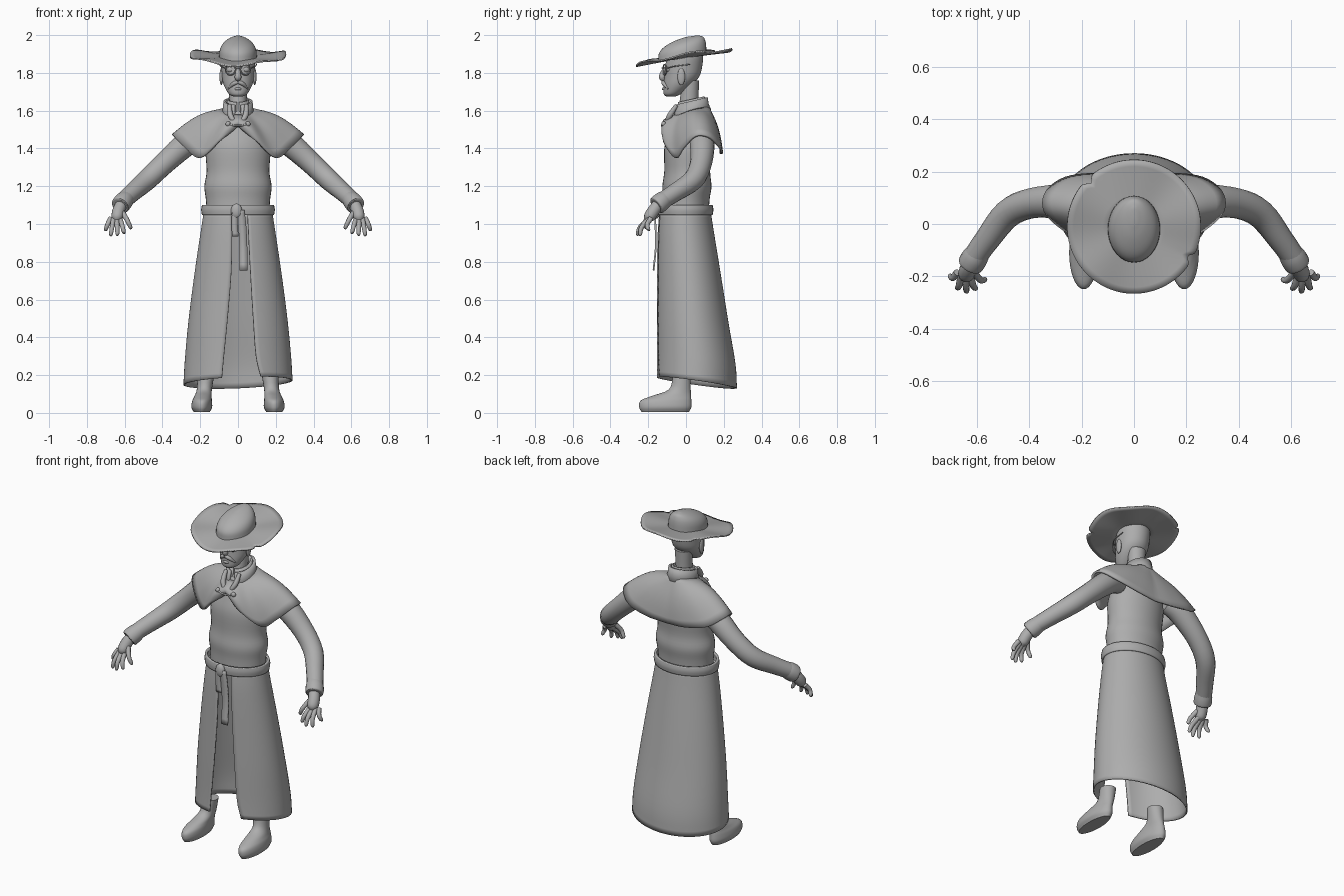
import bpy, bmesh, math
from mathutils import Vector

cube = bpy.data.objects.get("Cube")
if cube:
    bpy.data.objects.remove(cube, do_unlink=True)

GREY = (0.42, 0.42, 0.42, 1)
grey = bpy.data.materials.new("plain grey")
grey.use_nodes = True
grey.diffuse_color = GREY
bsdf = next(n for n in grey.node_tree.nodes if n.type == 'BSDF_PRINCIPLED')
bsdf.inputs["Base Color"].default_value = GREY


def finish(ob, angle=45):
    ob.data.materials.clear()
    ob.data.materials.append(grey)
    bpy.ops.object.select_all(action='DESELECT')
    ob.select_set(True)
    bpy.context.view_layer.objects.active = ob
    bpy.ops.object.shade_smooth_by_angle(angle=math.radians(angle))
    return ob


def smooth_path(pts, steps=4):
    """Catmull-Rom interpolation of a list of tuples."""
    p = [Vector(q) for q in pts]
    p = [p[0] * 2 - p[1]] + p + [p[-1] * 2 - p[-2]]
    out = []
    for a, b, c, d in zip(p, p[1:], p[2:], p[3:]):
        for k in range(steps):
            t = k / steps
            out.append((b * 2 + (c - a) * t + (a * 2 - b * 5 + c * 4 - d) * t**2
                        + (b * 3 - a - c * 3 + d) * t**3) / 2)
    return out + [p[-2]]


def grid(name, rows, closed=True, caps=False, thick=0):
    bm = bmesh.new()
    vs = [[bm.verts.new(p) for p in r] for r in rows]
    n = len(rows[0])
    for r0, r1 in zip(vs, vs[1:]):
        for i in range(n if closed else n - 1):
            j = (i + 1) % n
            bm.faces.new((r0[i], r0[j], r1[j], r1[i]))
    if caps:
        bm.faces.new(vs[0])
        bm.faces.new(vs[-1])
    bmesh.ops.recalc_face_normals(bm, faces=bm.faces)
    me = bpy.data.meshes.new(name)
    bm.to_mesh(me)
    bm.free()
    ob = bpy.data.objects.new(name, me)
    bpy.context.collection.objects.link(ob)
    if thick:
        mod = ob.modifiers.new("thickness", 'SOLIDIFY')
        mod.thickness = thick
        mod.offset = 0
    return finish(ob)


def stack(name, levels, tilt=0, seg=36, caps=True, thick=0):
    """Loft of level ellipses: (z, centre x, half width, front y, back y)."""
    rows = []
    for flat in smooth_path([(l[0], l[1], l[2], l[3], l[4]) for l in levels]):
        z, cx, rx, y0, y1 = flat
        ring = []
        for i in range(seg):
            a = math.tau * i / seg
            y = (y0 + y1) / 2 - (y1 - y0) / 2 * math.cos(a)
            ring.append((cx + rx * math.sin(a), y, z + tilt * y))
        rows.append(ring)
    return grid(name, rows, caps=caps, thick=thick)


def tube(name, pts, res=5):
    """Round limb through (x, y, z, radius) points."""
    cu = bpy.data.curves.new(name, 'CURVE')
    cu.dimensions = '3D'
    cu.bevel_depth = 1
    cu.bevel_resolution = res
    cu.use_fill_caps = True
    sp = cu.splines.new('POLY')
    path = smooth_path(pts)
    sp.points.add(len(path) - 1)
    for p, q in zip(sp.points, path):
        p.co = (q[0], q[1], q[2], 1)
        p.radius = max(q[3], 0.001)
    ob = bpy.data.objects.new(name, cu)
    bpy.context.collection.objects.link(ob)
    bpy.ops.object.select_all(action='DESELECT')
    ob.select_set(True)
    bpy.context.view_layer.objects.active = ob
    bpy.ops.object.convert(target='MESH')
    return finish(bpy.context.view_layer.objects.active)


def ball(name, loc, scale):
    bpy.ops.mesh.primitive_uv_sphere_add(segments=20, ring_count=12, radius=1, location=loc)
    ob = bpy.context.object
    ob.name = name
    ob.scale = scale
    return finish(ob)


# Torso, neck and head
stack("torso", [(1.05, 0, .165, -.12, .12), (1.13, 0, .17, -.12, .125), (1.2, 0, .178, -.125, .135),
                (1.28, 0, .166, -.115, .128), (1.4, 0, .172, -.115, .14), (1.48, 0, .15, -.095, .135),
                (1.55, 0, .11, -.07, .11), (1.61, 0, .06, -.04, .09)])
stack("neck", [(1.54, 0, .05, -.05, .07), (1.64, 0, .046, -.035, .065), (1.76, 0, .05, -.02, .07)])
stack("head", [(1.675, 0, .025, -.105, -.055), (1.69, 0, .05, -.118, -.025), (1.735, 0, .075, -.118, .03),
               (1.78, 0, .086, -.115, .07), (1.83, 0, .09, -.112, .085), (1.88, 0, .092, -.1, .09),
               (1.91, 0, .085, -.09, .085)])

# Face
tube("nose", [(0, -.1, 1.835, .01), (0, -.122, 1.8, .014), (0, -.125, 1.775, .018), (0, -.108, 1.762, .008)])
tube("lower_lip", [(-.025, -.106, 1.712, .003), (0, -.12, 1.716, .008), (.025, -.106, 1.712, .003)])
tube("glasses_bridge", [(-.012, -.122, 1.82, .003), (0, -.126, 1.826, .003), (.012, -.122, 1.82, .003)])
for side, s in (("left", 1), ("right", -1)):
    ball(side + "_eye", (s * .038, -.092, 1.817), (.022, .016, .016))
    bpy.ops.mesh.primitive_torus_add(major_radius=.028, minor_radius=.0035, major_segments=32,
                                     minor_segments=8, location=(s * .04, -.113, 1.817),
                                     rotation=(math.pi / 2, 0, s * .3))
    bpy.context.object.name = side + "_lens_rim"
    finish(bpy.context.object)
    tube(side + "_glasses_arm", [(s * .066, -.1, 1.825, .003), (s * .092, -.06, 1.835, .003),
                                 (s * .097, .02, 1.845, .003)])
    tube(side + "_moustache", [(0, -.122, 1.752, .009), (s * .025, -.116, 1.742, .011),
                               (s * .052, -.094, 1.715, .003)])
    ball(side + "_ear", (s * .088, -.025, 1.78), (.01, .02, .045))

# Hat: wavy brim with two nicks, and a pinched crown
SEG = 120
brim = []
for r in (.06, .12, .18, .23, .255):
    ring = []
    for i in range(SEG):
        a = math.tau * i / SEG
        nick = max(math.exp(-((a - t) / .06)**2) for t in (math.radians(135), math.radians(331)))
        q = r * (1 - .09 * nick * (r > .2))
        x, y = q * math.cos(a), q * math.sin(a) - .01
        wave = .008 * (r / .25)**2 * math.sin(5 * a + .6)
        ring.append((x, y, 1.882 + .15 * y + .25 * x * x + wave))
    brim.append(ring)
grid("hat_brim", brim, thick=.008)
stack("hat_crown", [(1.885, 0, .1, -.147, .108), (1.925, 0, .096, -.143, .107), (1.955, 0, .08, -.115, .102),
                    (1.978, 0, .048, -.06, .09), (1.99, 0, .012, .0, .06)], tilt=.15)

# Shoulder cape: neckline to a hem that arches over the arms
hem_half = smooth_path([(0, -.105, 1.52), (.1, -.115, 1.435), (.2, -.055, 1.35), (.275, -.015, 1.4),
                        (.34, .05, 1.465), (.335, .12, 1.46), (.26, .175, 1.41), (.13, .19, 1.38),
                        (0, .185, 1.37)], 5)
n = len(hem_half) - 1
cape = []
for k in range(9):
    t = k / 8
    puff = math.sin(math.pi * t)
    half = []
    for i, h in enumerate(hem_half):
        a = math.pi * i / n
        neck = Vector((.072 * math.sin(a), .03 - .085 * math.cos(a), 1.6 - .025 * math.cos(a)))
        out = Vector((0, -.035 * max(math.cos(a), 0) - .015 * min(math.cos(a), 0), .032 * math.sin(a)))
        half.append(neck.lerp(h, t) + out * puff)
    cape.append(half + [Vector((-p.x, p.y, p.z)) for p in half[-2:0:-1]])
grid("shoulder_cape", cape, thick=.012)


# Stand-up collar, open at the front
def collar(name, gap, levels, thick):
    rows = []
    for z, rx, ry, lean in levels:
        angles = [gap + (math.tau - 2 * gap) * i / 32 for i in range(33)]
        rows.append([(rx * math.sin(a), .028 - ry * math.cos(a), z - lean * math.cos(a)) for a in angles])
    grid(name, rows, closed=False, thick=thick)


collar("outer_collar", .22, [(1.57, .085, .1, .03), (1.61, .074, .085, .025), (1.65, .07, .08, .02)], .014)
collar("inner_collar", .1, [(1.58, .06, .075, .03), (1.66, .053, .066, .015)], .01)

# Clasp
tube("clasp_cord", [(-.05, -.122, 1.53, .005), (-.02, -.128, 1.522, .005), (.02, -.128, 1.522, .005),
                    (.05, -.122, 1.53, .005)])
for side, s in (("left", 1), ("right", -1)):
    ball(side + "_clasp_button", (s * .052, -.118, 1.53), (.014, .012, .014))
    tube(side + "_collar_flap", [(s * .045, -.05, 1.63, .01), (s * .04, -.085, 1.575, .015),
                                 (s * .01, -.11, 1.525, .008)])

# Arms, cuffs and hands
TIPS = [("thumb", .565, -.215, .975), ("index_finger", .602, -.25, .95), ("middle_finger", .638, -.262, .94),
        ("ring_finger", .674, -.248, .938), ("little_finger", .703, -.2, .965)]
for side, s in (("left", 1), ("right", -1)):
    tube(side + "_arm", [(s * .17, .07, 1.47, .055), (s * .26, .085, 1.435, .066), (s * .385, .08, 1.325, .058),
                         (s * .48, .04, 1.235, .055), (s * .56, -.06, 1.165, .048), (s * .61, -.13, 1.12, .045)], 7)
    tube(side + "_cuff", [(s * .59, -.105, 1.137, .044), (s * .606, -.128, 1.12, .05), (s * .622, -.152, 1.1, .05),
                          (s * .625, -.157, 1.096, .042)], 7)
    tube(side + "_wrist", [(s * .615, -.145, 1.11, .03), (s * .632, -.172, 1.07, .033), (s * .64, -.195, 1.035, .03),
                           (s * .643, -.205, 1.015, .012)])
    for k, (finger, x, y, z) in enumerate(TIPS):
        tip = Vector((x, y, z))
        root = Vector((.61 + .016 * k, -.185 - .006 * (k in (1, 2, 3)), 1.06 if k == 0 else 1.03))
        mid = root.lerp(tip, .55) + Vector((0, -.012, .004))
        near = root.lerp(tip, .92)
        tube(side + "_" + finger, [(s * p.x, p.y, p.z, r) for p, r in
                                   ((root, .014), (mid, .0125), (near, .01), (tip, .003))], 3)

# Long skirt, split at the front, with a lower hem at the back
skirt = []
# z, half width, front y, back y, right edge x, left edge x
for z, rx, y0, y1, xr, xl in smooth_path([(1.06, .178, -.14, .128, .035, .05), (.95, .195, -.148, .145, .032, .055),
                                          (.75, .225, -.152, .178, .035, .065), (.5, .258, -.155, .22, .055, .08),
                                          (.3, .278, -.157, .258, .075, .095), (.19, .285, -.16, .266, .085, .12)]):
    a0, a1 = math.asin(xl / rx), math.tau - math.asin(xr / rx)
    drop = max(0, (1.06 - z) / .87)**3
    row = []
    for i in range(65):
        a = a0 + (a1 - a0) * i / 64
        row.append((rx * math.sin(a), (y0 + y1) / 2 - (y1 - y0) / 2 * math.cos(a),
                    z - drop * (.03 * (1 - math.cos(a)) - .012 * math.sin(a))))
    skirt.append(row)
grid("split_skirt", skirt, closed=False, thick=.008)

# Belt, knot and hanging ends
stack("belt", [(1.048, 0, .184, -.147, .134), (1.075, 0, .188, -.15, .138), (1.1, 0, .184, -.147, .134)],
      caps=False, thick=.014)
ball("belt_knot", (-.008, -.157, 1.068), (.03, .02, .04))


def strap(name, pts, width):
    grid(name, [[(x - width / 2, y, z), (x + width / 2, y, z)] for x, y, z in smooth_path(pts)],
         closed=False, thick=.009)


strap("long_belt_end", [(.012, -.165, 1.075), (.022, -.162, 1), (.028, -.16, .88), (.03, -.172, .755)], .042)
strap("short_belt_end", [(-.015, -.165, 1.06), (-.018, -.162, 1), (-.014, -.16, .935)], .034)

# Boots
for side, s in (("left", 1), ("right", -1)):
    stack(side + "_boot", [(.004, s * .192, .042, -.235, .015), (.03, s * .192, .055, -.248, .028),
                           (.065, s * .19, .052, -.24, .028), (.09, s * .185, .045, -.18, .027),
                           (.125, s * .178, .04, -.09, .025), (.2, s * .17, .044, -.068, .025)])
